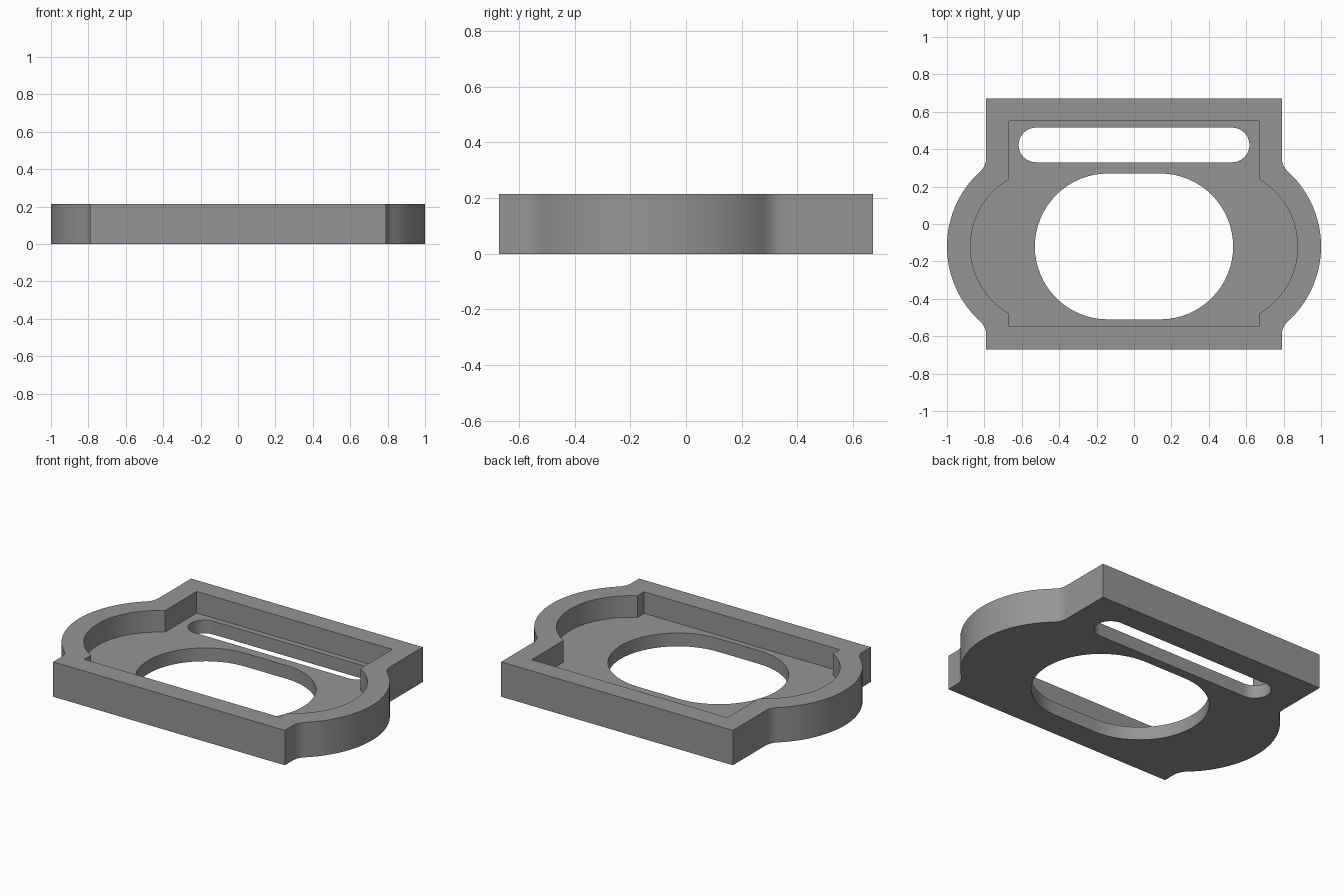
import bpy, bmesh, math
from mathutils import Vector

if "Cube" in bpy.data.objects:
    bpy.data.objects.remove(bpy.data.objects["Cube"])

H, FLOOR = 0.215, 0.082     # overall height, floor thickness
CY = -0.12                  # centre line of the round openings and side lobes
LOBE_X, R_IN, R_OUT = 0.459, 0.416, 0.541


def arc(cx, cy, r, a0, a1, n):
    return [(cx + r * math.cos(a0 + (a1 - a0) * i / n),
             cy + r * math.sin(a0 + (a1 - a0) * i / n)) for i in range(n + 1)]


def both_sides(right):
    # right half runs bottom to top; add its mirror to close the loop
    return right + [(-x, y) for x, y in reversed(right)]


def stadium(half_x, y0, y1):
    r = (y1 - y0) / 2
    return both_sides(arc(half_x - r, (y0 + y1) / 2, r, -math.pi / 2, math.pi / 2, 32))


# Outer outline: rectangle with side lobes blended by concave fillets
X_OUT, FIL = 0.79, 0.10
dx = X_OUT + FIL - LOBE_X
dy = math.sqrt((R_OUT + FIL) ** 2 - dx * dx)
t = math.atan2(dy, dx)
outer = both_sides(
    [(X_OUT, -0.672)]
    + arc(X_OUT + FIL, CY - dy, FIL, math.pi, math.pi - t, 8)
    + arc(LOBE_X, CY, R_OUT, -t, t, 40)[1:-1]
    + arc(X_OUT + FIL, CY + dy, FIL, math.pi + t, math.pi, 8)
    + [(X_OUT, 0.672)])

# Pocket outline: rectangle with sharp-cornered side lobes
X_IN = 0.667
s = math.acos((X_IN - LOBE_X) / R_IN)
pocket = both_sides([(X_IN, -0.545)] + arc(LOBE_X, CY, R_IN, -s, s, 36) + [(X_IN, 0.55)])

window = stadium(0.53, -0.51, 0.27)
slot = stadium(0.617, 0.33, 0.515)

bm = bmesh.new()


def wall(points, z0, z1):
    # vertical wall around a closed outline; returns its bottom and top edges
    rings = [[bm.verts.new((x, y, z)) for x, y in points] for z in (z0, z1)]
    n = len(points)
    for i in range(n):
        j = (i + 1) % n
        bm.faces.new((rings[0][i], rings[0][j], rings[1][j], rings[1][i]))
    return [[bm.edges.get((r[i], r[(i + 1) % n])) for i in range(n)] for r in rings]


def cap(*loops):
    # flat face bounded by the outer loop and any holes
    bmesh.ops.triangle_fill(bm, use_beauty=True, use_dissolve=False,
                            normal=Vector((0, 0, 1)), edges=[e for l in loops for e in l])


out_low, out_top = wall(outer, 0, H)
pock_low, pock_top = wall(pocket, FLOOR, H)
win_low, win_top = wall(window, 0, FLOOR)
slot_low, slot_top = wall(slot, 0, FLOOR)
cap(out_top, pock_top)              # rim
cap(pock_low, win_top, slot_top)    # pocket floor
cap(out_low, win_low, slot_low)     # underside
bmesh.ops.recalc_face_normals(bm, faces=bm.faces[:])

mesh = bpy.data.meshes.new("tray_frame")
bm.to_mesh(mesh)
bm.free()
frame = bpy.data.objects.new("tray_frame", mesh)
bpy.context.collection.objects.link(frame)

grey = bpy.data.materials.new("mid grey")
grey.diffuse_color = (0.3, 0.3, 0.3, 1)
grey.use_nodes = True
grey.node_tree.nodes["Principled BSDF"].inputs["Base Color"].default_value = grey.diffuse_color
mesh.materials.append(grey)

# Smooth curved walls, crisp corners
bpy.context.view_layer.objects.active = frame
frame.select_set(True)
bpy.ops.object.shade_smooth_by_angle(angle=math.radians(30))
